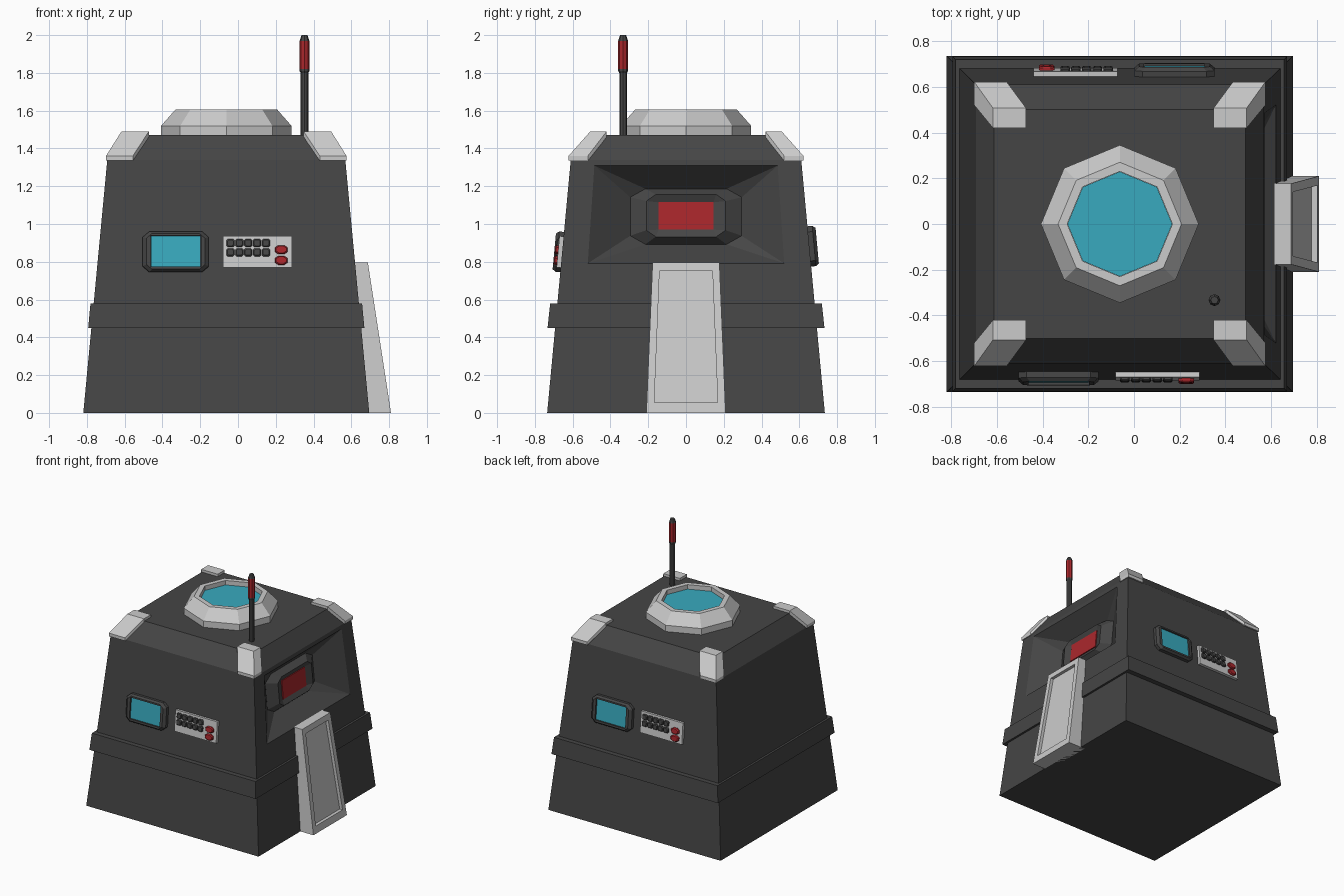
import bpy, bmesh
from math import atan2, cos, sin, pi
from mathutils import Matrix, Vector

if "Cube" in bpy.data.objects:
    bpy.data.objects.remove(bpy.data.objects["Cube"])

CX = -0.062          # centre of the tapered hull


def material(name, rgb):
    m = bpy.data.materials.new(name)
    m.diffuse_color = (*rgb, 1)
    m.use_nodes = True
    m.node_tree.nodes["Principled BSDF"].inputs["Base Color"].default_value = m.diffuse_color
    return m


DARK = material("dark_grey", (0.06, 0.06, 0.06))
RED = material("red", (0.4, 0.02, 0.025))
CYAN = material("cyan_glass", (0.04, 0.4, 0.52))


def add_loft(bm, loops, mat=Matrix(), start=True, end=True):
    """Skin a list of equal-length point loops, optionally capping the ends."""
    rows = [[bm.verts.new(mat @ Vector(p)) for p in lp] for lp in loops]
    n = len(rows[0])
    for a, b in zip(rows, rows[1:]):
        for i in range(n):
            j = (i + 1) % n
            bm.faces.new((a[i], a[j], b[j], b[i]))
    if start:
        bm.faces.new(rows[0][::-1])
    if end:
        bm.faces.new(rows[-1])


def finish(name, bm, mtl=None):
    bmesh.ops.remove_doubles(bm, verts=bm.verts[:], dist=1e-4)
    bmesh.ops.dissolve_degenerate(bm, edges=bm.edges[:], dist=1e-5)
    bmesh.ops.recalc_face_normals(bm, faces=bm.faces[:])
    me = bpy.data.meshes.new(name)
    bm.to_mesh(me)
    bm.free()
    if mtl:
        me.materials.append(mtl)
    ob = bpy.data.objects.new(name, me)
    bpy.context.collection.objects.link(ob)
    return ob


def loft(name, loops, mtl=None, mat=Matrix()):
    bm = bmesh.new()
    add_loft(bm, loops, mat)
    return finish(name, bm, mtl)


def rect(hx, hy, z):
    return [(CX - hx, -hy, z), (CX + hx, -hy, z), (CX + hx, hy, z), (CX - hx, hy, z)]


def ngon(x, y, r, z, n=8):
    return [(x + r * cos(2 * pi * i / n), y + r * sin(2 * pi * i / n), z) for i in range(n)]


def oct_rect(u0, u1, v0, v1, w, cu=0.0, cv=0.0):
    """Rectangle with clipped corners, eight points."""
    return [(u0, v0 + cv, w), (u0 + cu, v0, w), (u1 - cu, v0, w), (u1, v0 + cv, w),
            (u1, v1 - cv, w), (u1 - cu, v1, w), (u0 + cu, v1, w), (u0, v1 - cv, w)]


def trapezoid(h0, v0, h1, v1, w=0):
    """Trapezoid with doubled corners, so it skins to oct_rect."""
    c = [(-h0, v0, w), (h0, v0, w), (h1, v1, w), (-h1, v1, w)]
    return [p for p in c for _ in range(2)]


def frame(u, v, w, o):
    m = Matrix((u, v, w)).transposed().to_4x4()
    m.translation = o
    return m


# Local frames lying on the sloping walls: u right, v up the slope, w outward
a = atan2(0.125, 1.34)
FRONT = frame((1, 0, 0), (0, sin(a), cos(a)), (0, -cos(a), sin(a)), (0, -0.735, 0))
BACK = (Matrix.Translation((-0.153, 0, 0)) @ Matrix.Rotation(pi, 4, 'Z')
        @ FRONT @ Matrix.Translation((0, 0.03, 0)))
b = atan2(0.127, 1.34)
RIGHT = frame((0, 1, 0), (-sin(b), 0, cos(b)), (cos(b), 0, sin(b)), (CX + 0.757, 0, 0))

# Hull with the funnel-shaped display recess in its right wall
bm = bmesh.new()
add_loft(bm, [rect(0.757, 0.735, 0), rect(0.63, 0.61, 1.34), rect(0.55, 0.5, 1.47)])
bm.normal_update()
wall = max((f for f in bm.faces if f.normal.x > 0.9), key=lambda f: f.calc_area())
bmesh.ops.delete(bm, geom=[wall], context='FACES_ONLY')
add_loft(bm, [
    trapezoid(0.735, 0, 0.61, 1.34 / cos(b)),
    trapezoid(0.52, 0.795, 0.485, 1.315),
    oct_rect(-0.295, 0.295, 0.91, 1.205, -0.14, 0.08, 0.045),
    oct_rect(-0.21, 0.21, 0.945, 1.17, -0.09, 0.05, 0.035),
    oct_rect(-0.145, 0.145, 0.985, 1.13, -0.11)], RIGHT, start=False)
finish("hull", bm, DARK)
loft("red_display", [oct_rect(-0.145, 0.145, 0.985, 1.13, w) for w in (-0.112, -0.102)], RED, RIGHT)

# Raised belt around the hull
loft("belt", [rect(0.731, 0.733, 0.45), rect(0.719, 0.719, 0.58)], DARK)

# Corner guards over the top chamfer
for sx in (-1, 1):
    for sy in (-1, 1):
        bm = bmesh.new()
        for x0, x1, y0, y1, zs in ((0.495, 0.637, 0.52, 0.622, (1.335, 1.36)),
                                   (0.41, 0.555, 0.42, 0.507, (1.46, 1.49))):
            for z in zs:
                for x in (x0, x1):
                    for y in (y0, y1):
                        bm.verts.new((CX + sx * x, sy * y, z))
        r = bmesh.ops.convex_hull(bm, input=bm.verts[:])
        junk = {v for v in r["geom_interior"] + r["geom_unused"] if isinstance(v, bmesh.types.BMVert)}
        bmesh.ops.delete(bm, geom=list(junk), context='VERTS')
        bmesh.ops.dissolve_limit(bm, angle_limit=0.02, verts=bm.verts[:], edges=bm.edges[:])
        finish("corner_guard", bm)

# Roof hatch with sunken glass
loft("hatch_ring", [ngon(CX, 0, r, z) for r, z in
                    ((0.345, 1.46), (0.345, 1.52), (0.27, 1.605), (0.23, 1.605), (0.23, 1.56))])
loft("hatch_glass", [ngon(CX, 0, 0.229, z) for z in (1.555, 1.57)], CYAN)

# Antenna
AX, AY = 0.352, -0.333
loft("antenna_rod", [ngon(AX, AY, r, z) for r, z in
                     ((0.02, 1.46), (0.02, 1.8), (0.026, 1.81), (0.026, 1.82))], DARK)
loft("antenna_light", [ngon(AX, AY, 0.026, z) for z in (1.82, 1.97)], RED)
loft("antenna_cap", [ngon(AX, AY, r, z) for r, z in ((0.026, 1.97), (0.016, 2.0))], DARK)


# Leaning entry door with a sunken panel
def door_face(h0, z0, h1, z1, off=0.0):
    def x(z):
        return 0.81 - 0.154 * z + off
    return [(x(z0), -h0, z0), (x(z0), h0, z0), (x(z1), h1, z1), (x(z1), -h1, z1)]


back = [(0.66, -0.21, 0), (0.66, 0.21, 0), (0.60, 0.177, 0.795), (0.60, -0.177, 0.795)]
loft("door", [back, door_face(0.21, 0, 0.177, 0.795),
              door_face(0.168, 0.055, 0.14, 0.75),
              door_face(0.168, 0.055, 0.14, 0.75, -0.025)])

# Monitor and control panel on the front, repeated on the back
for side, m in (("front", FRONT), ("back", BACK)):
    loft(side + "_monitor_bezel", [
        oct_rect(-0.505, -0.155, 0.748, 0.962, -0.01, 0.035, 0.03),
        oct_rect(-0.505, -0.155, 0.748, 0.962, 0.025, 0.035, 0.03),
        oct_rect(-0.485, -0.175, 0.76, 0.95, 0.042, 0.03, 0.025),
        oct_rect(-0.462, -0.197, 0.775, 0.938, 0.042),
        oct_rect(-0.462, -0.197, 0.775, 0.938, 0.02)], DARK, m)
    loft(side + "_monitor_glass",
         [oct_rect(-0.461, -0.198, 0.776, 0.937, w) for w in (0.018, 0.03)], CYAN, m)
    loft(side + "_control_panel",
         [oct_rect(-0.08, 0.287, 0.772, 0.938, w) for w in (-0.01, 0.022)], None, m)
    bm = bmesh.new()
    for i in range(5):
        for v in (0.851, 0.901):
            u = -0.04 + 0.047 * i
            add_loft(bm, [oct_rect(u - h, u + h, v - h, v + h, w, 0.007, 0.007)
                          for h, w in ((0.021, 0.02), (0.021, 0.03), (0.016, 0.036))], m)
    finish(side + "_keys", bm, DARK)
    bm = bmesh.new()
    for v in (0.808, 0.865):
        add_loft(bm, [oct_rect(0.229 - h, 0.229 + h, v - h * 0.68, v + h * 0.68, w, 0.018, 0.012)
                      for h, w in ((0.034, 0.02), (0.034, 0.033), (0.028, 0.039))], m)
    finish(side + "_red_buttons", bm, RED)
